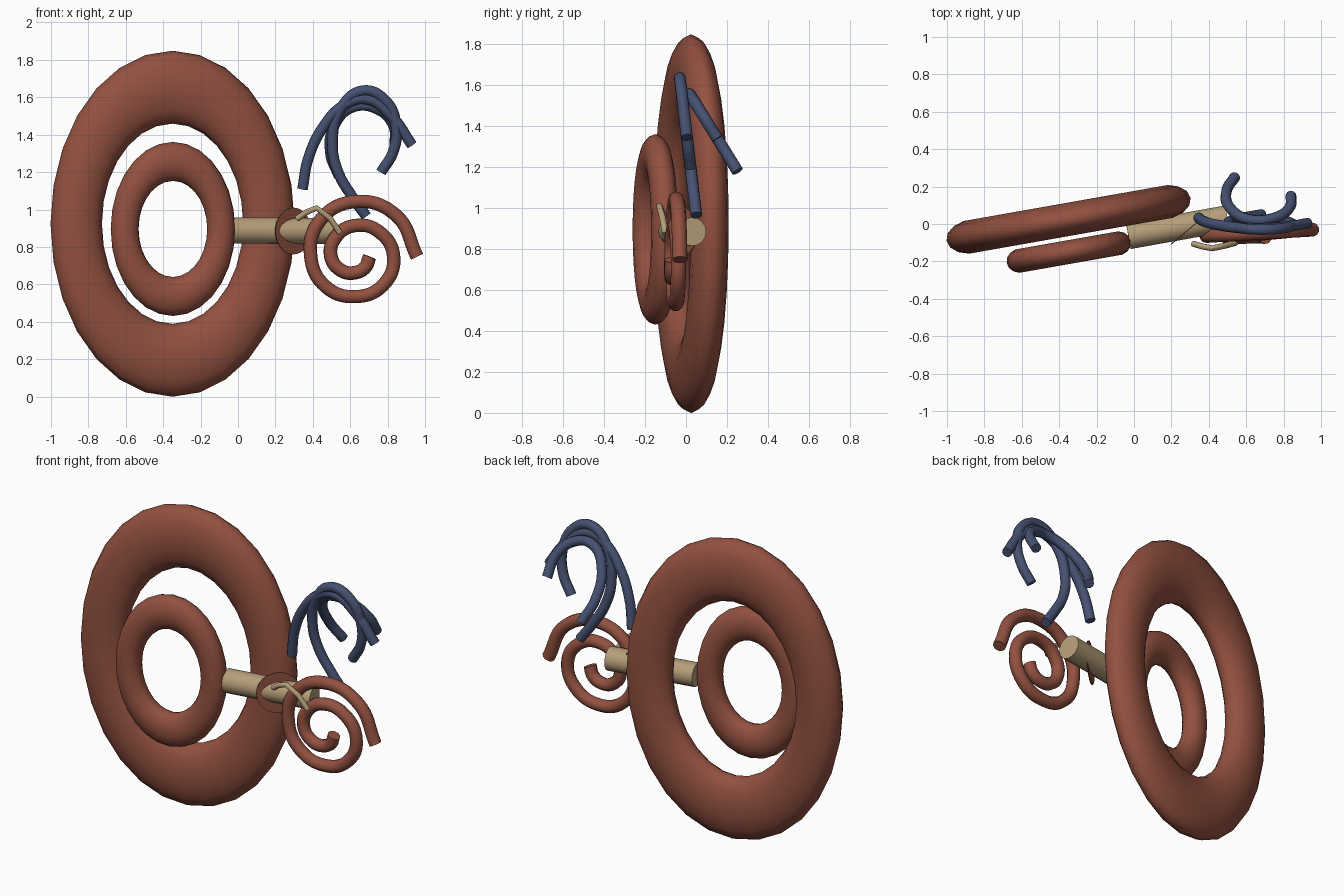
import bpy, math
from mathutils import Matrix, Vector

if "Cube" in bpy.data.objects:
    bpy.data.objects.remove(bpy.data.objects["Cube"])


def material(name, rgb):
    m = bpy.data.materials.new(name)
    m.diffuse_color = (*rgb, 1)
    m.use_nodes = True
    m.node_tree.nodes["Principled BSDF"].inputs["Base Color"].default_value = m.diffuse_color
    return m


RED = material("rust red", (0.29, 0.082, 0.052))
TAN = material("tan", (0.46, 0.34, 0.19))
BLUE = material("slate blue", (0.062, 0.083, 0.165))


def finish(name, mat, angle=50):
    ob = bpy.context.object
    ob.name = name
    ob.data.materials.clear()
    ob.data.materials.append(mat)
    bpy.ops.object.shade_smooth_by_angle(angle=math.radians(angle))
    return ob


def oval_ring(name, center, scale, minor):
    """Stretched upright torus, turned 10 degrees about z."""
    bpy.ops.mesh.primitive_torus_add(major_segments=28, minor_segments=14,
                                     major_radius=1, minor_radius=minor)
    bpy.context.object.data.transform(
        Matrix.Translation(center) @ Matrix.Rotation(math.radians(10), 4, 'Z')
        @ Matrix.Diagonal((*scale, 1)) @ Matrix.Rotation(math.pi / 2, 4, 'X'))
    finish(name, RED, 80)


def tube(name, points, radius, mat, smooth=True):
    """Round tube with flat ends through the given points."""
    cu = bpy.data.curves.new(name, 'CURVE')
    cu.dimensions = '3D'
    cu.bevel_depth = radius
    cu.bevel_resolution = 3
    cu.use_fill_caps = True
    cu.resolution_u = 8
    if smooth:
        sp = cu.splines.new('BEZIER')
        sp.bezier_points.add(len(points) - 1)
        for bp, p in zip(sp.bezier_points, points):
            bp.co = p
            bp.handle_left_type = bp.handle_right_type = 'AUTO'
    else:
        sp = cu.splines.new('POLY')
        sp.points.add(len(points) - 1)
        for pt, p in zip(sp.points, points):
            pt.co = (*p, 1)
    ob = bpy.data.objects.new(name, cu)
    bpy.context.collection.objects.link(ob)
    bpy.ops.object.select_all(action='DESELECT')
    ob.select_set(True)
    bpy.context.view_layer.objects.active = ob
    bpy.ops.object.convert(target='MESH')
    finish(name, mat)


# Two oval rings
oval_ring("large_ring", (-0.35, 0.025, 0.924), (0.523, 0.34, 0.73), 0.267)
oval_ring("small_ring", (-0.348, -0.15, 0.896), (0.262, 0.225, 0.361), 0.289)

# Straight shaft
a, b = Vector((-0.03, -0.065, 0.888)), Vector((0.5, 0.03, 0.885))
bpy.ops.mesh.primitive_cylinder_add(
    vertices=16, radius=0.07, depth=(b - a).length, location=(a + b) / 2,
    rotation=(b - a).to_track_quat('Z', 'Y').to_euler())
finish("shaft", TAN)

# Thin slanted disc cutting through the shaft
bpy.ops.mesh.primitive_cylinder_add(
    vertices=32, radius=0.125, depth=0.005, location=(0.295, -0.027, 0.885),
    rotation=(math.pi / 2, 0, math.radians(40)))
finish("collar_disc", RED)

# Flat spiral: radii at each eighth turn, from the outer end inwards
radii = [0.332, 0.312, 0.294, 0.268, 0.236, 0.224, 0.214, 0.214, 0.207,
         0.186, 0.166, 0.146, 0.128, 0.104, 0.086, 0.079, 0.078]
coil = []
for i, r in enumerate(radii):
    t = i * math.pi / 4
    x, z = 0.625 + r * math.cos(t), 0.748 + r * math.sin(t)
    coil.append((x, -0.05 + 0.06 * (x - 0.62) - 0.025 * max(0, i - 8) / 8, z))
tube("spiral_coil", coil, 0.037, RED)

# Thin jointed hook
tube("jointed_hook", [(0.315, -0.105, 0.95), (0.365, -0.12, 0.985),
                      (0.42, -0.13, 1.008), (0.49, -0.115, 0.955),
                      (0.545, -0.1, 0.875)], 0.016, TAN, smooth=False)

# Three blue arcs, each lying in a slanted plane: y follows z
arcs = {
    "outer_arc": (-0.12, [(0.345, 1.11), (0.375, 1.27), (0.455, 1.44), (0.57, 1.56),
                          (0.69, 1.59), (0.82, 1.5), (0.93, 1.345)]),
    "rear_arc": (-0.62, [(0.54, 1.18), (0.495, 1.3), (0.515, 1.45), (0.62, 1.55),
                         (0.75, 1.535), (0.83, 1.45), (0.84, 1.34)]),
    "front_arc": (-0.12, [(0.685, 0.965), (0.61, 1.07), (0.535, 1.2), (0.505, 1.35),
                          (0.55, 1.54), (0.67, 1.635), (0.79, 1.58), (0.845, 1.45),
                          (0.83, 1.31), (0.765, 1.2)]),
}
for name, (slope, pts) in arcs.items():
    tube(name, [(x, -0.03 + slope * (z - 1.635), z) for x, z in pts], 0.029, BLUE)
